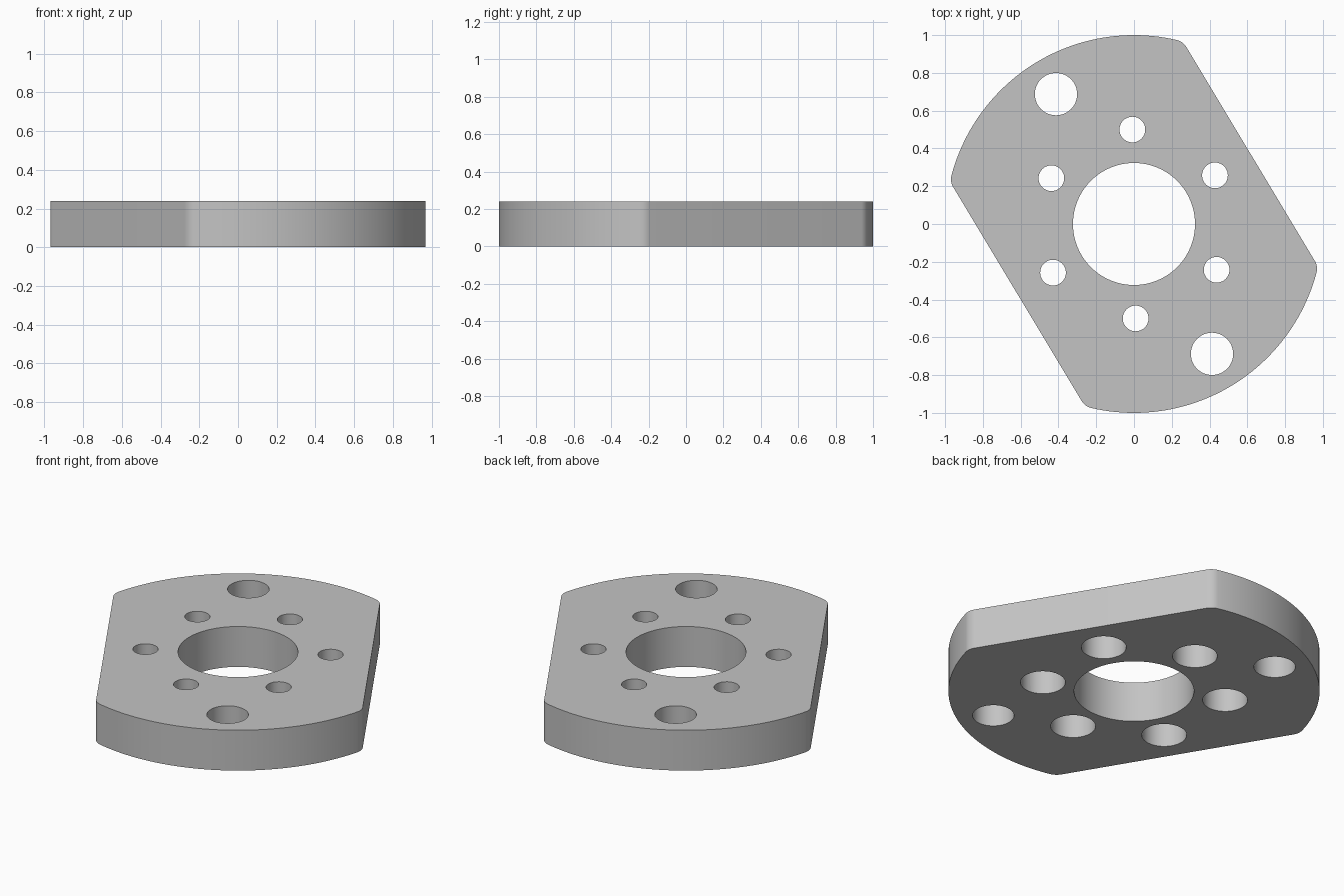
import bpy
import bmesh
import math
from mathutils import Vector, Matrix

THICK = 0.24
TILT = math.radians(31)      # direction of the flat sides' normal
FLAT = 0.72                  # distance of each flat from the axis
FILLET = 0.08                # corner rounding

cube = bpy.data.objects.get("Cube")
if cube:
    bpy.data.objects.remove(cube, do_unlink=True)

grey = bpy.data.materials.new("plain grey")
grey.use_nodes = True
colour = (0.55, 0.55, 0.55, 1)
grey.diffuse_color = colour
grey.node_tree.nodes["Principled BSDF"].inputs["Base Color"].default_value = colour


def arc(centre, radius, start, end, steps):
    return [centre + radius * Vector((math.cos(a), math.sin(a)))
            for a in (start + (end - start) * i / steps for i in range(steps + 1))]


def make_object(name, bm):
    bmesh.ops.recalc_face_normals(bm, faces=bm.faces)
    mesh = bpy.data.meshes.new(name)
    bm.to_mesh(mesh)
    bm.free()
    mesh.materials.append(grey)
    obj = bpy.data.objects.new(name, mesh)
    bpy.context.collection.objects.link(obj)
    return obj


# Disc with two flats and rounded corners: one half outline, then turned half a revolution
lean = math.acos((FLAT - FILLET) / (1 - FILLET))
corners = [(1 - FILLET) * Vector((math.cos(a), math.sin(a))) for a in (lean, math.pi - lean)]
half = arc(corners[0], FILLET, 0, lean, 8)
half += arc(Vector((0, 0)), 1, lean, math.pi - lean, 48)[1:-1]
half += arc(corners[1], FILLET, math.pi - lean, math.pi, 8)
outline = half + [-p for p in half]

bm = bmesh.new()
face = bm.faces.new([bm.verts.new((p.x, p.y, 0)) for p in outline])
grown = bmesh.ops.extrude_face_region(bm, geom=[face])
top_verts = [v for v in grown["geom"] if isinstance(v, bmesh.types.BMVert)]
bmesh.ops.translate(bm, verts=top_verts, vec=(0, 0, THICK))
bmesh.ops.rotate(bm, verts=bm.verts, cent=(0, 0, 0), matrix=Matrix.Rotation(TILT, 3, "Z"))
plate = make_object("flange_plate", bm)


def drill(radius, distance, angles, bottom, top, sides):
    """Cut a ring of round holes between two heights."""
    bm = bmesh.new()
    for a in angles:
        place = Matrix.Translation((distance * math.cos(a), distance * math.sin(a),
                                    (bottom + top) / 2))
        bmesh.ops.create_cone(bm, cap_ends=True, segments=sides, radius1=radius,
                              radius2=radius, depth=top - bottom, matrix=place)
    cutter = make_object("hole_cutter", bm)
    cutter.hide_render = True
    mod = plate.modifiers.new("holes", "BOOLEAN")
    mod.operation = "DIFFERENCE"
    mod.solver = "EXACT"
    mod.object = cutter
    bpy.context.view_layer.objects.active = plate
    bpy.ops.object.modifier_apply(modifier=mod.name)
    bpy.data.objects.remove(cutter, do_unlink=True)


ring = [TILT + i * math.pi / 3 for i in range(6)]
pair = [TILT + math.pi / 2, TILT - math.pi / 2]

drill(0.323, 0, [0], -0.1, THICK + 0.1, 96)          # centre bore
drill(0.112, 0.802, pair, -0.1, THICK + 0.1, 48)     # two large holes
drill(0.068, 0.5, ring, -0.1, THICK + 0.1, 48)       # six bolt holes
drill(0.121, 0.5, ring, -0.1, 0.16, 48)              # wide bolt-head recesses below

# Smooth walls, sharp rims
bpy.ops.object.select_all(action="DESELECT")
plate.select_set(True)
bpy.context.view_layer.objects.active = plate
bpy.ops.object.shade_smooth_by_angle(angle=math.radians(30))
